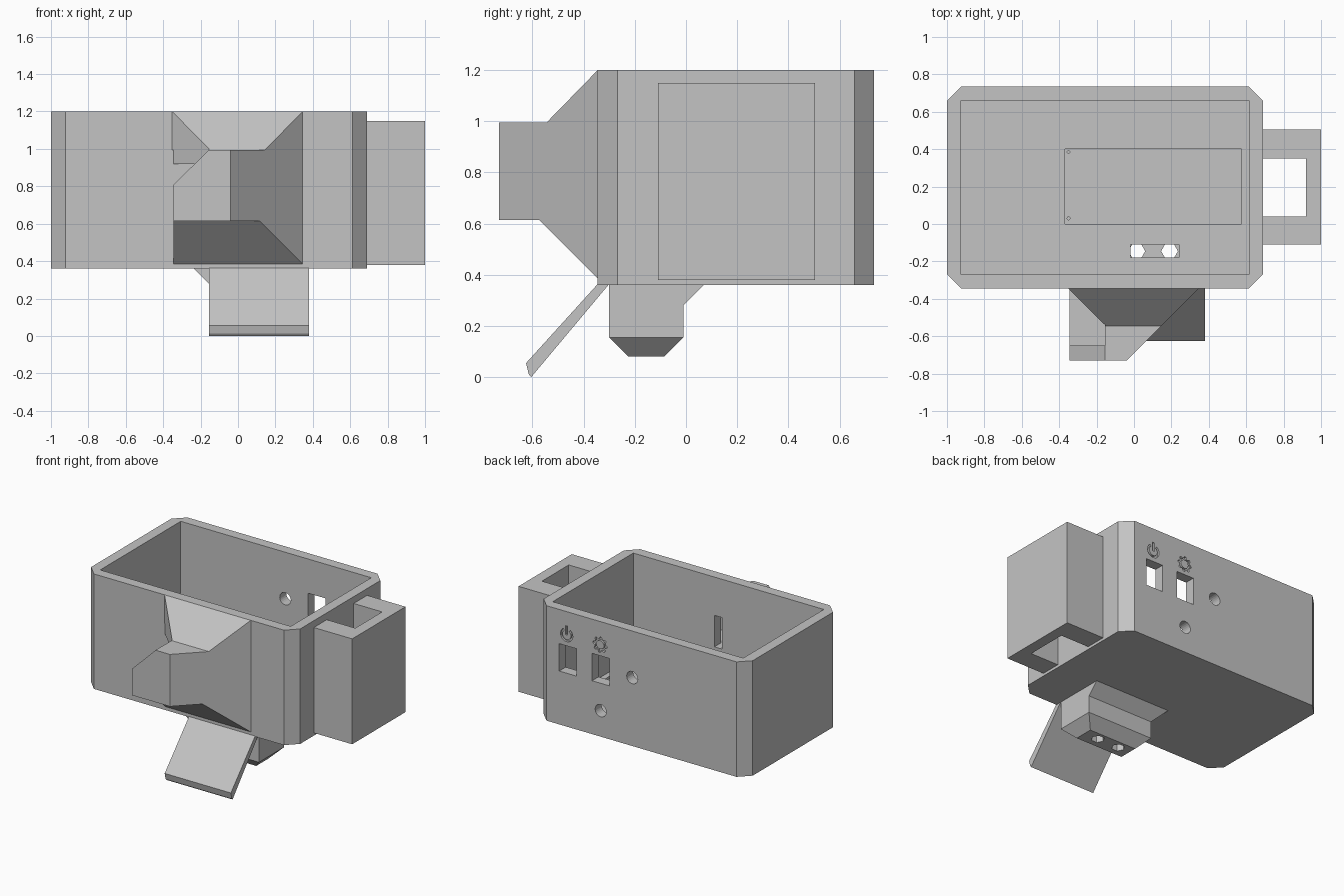
import bpy, bmesh, math
from mathutils import Vector

if "Cube" in bpy.data.objects:
    bpy.data.objects.remove(bpy.data.objects["Cube"])

grey = bpy.data.materials.new("matte_grey")
grey.diffuse_color = (0.55, 0.55, 0.55, 1)
grey.use_nodes = True
grey.node_tree.nodes["Principled BSDF"].inputs["Base Color"].default_value = grey.diffuse_color


def prism(name, axis, pts, lo, hi, planes=()):
    """Extrude a 2D profile along an axis, then trim it by planes n.p <= d."""
    place = {'x': lambda a, b, t: (t, a, b),
             'y': lambda a, b, t: (a, t, b),
             'z': lambda a, b, t: (a, b, t)}[axis]
    bm = bmesh.new()
    low = [bm.verts.new(place(a, b, lo)) for a, b in pts]
    high = [bm.verts.new(place(a, b, hi)) for a, b in pts]
    bm.faces.new(low)
    bm.faces.new(high)
    n = len(pts)
    for i in range(n):
        j = (i + 1) % n
        bm.faces.new((low[i], low[j], high[j], high[i]))
    for normal, d in planes:
        nv = Vector(normal)
        bmesh.ops.bisect_plane(bm, geom=bm.verts[:] + bm.edges[:] + bm.faces[:], dist=1e-5,
                               plane_co=nv * d / nv.length_squared, plane_no=nv, clear_outer=True)
        rim = [e for e in bm.edges if e.is_boundary]
        if rim:
            bmesh.ops.holes_fill(bm, edges=rim, sides=0)
    bmesh.ops.recalc_face_normals(bm, faces=bm.faces[:])
    mesh = bpy.data.meshes.new(name)
    bm.to_mesh(mesh)
    bm.free()
    mesh.materials.append(grey)
    ob = bpy.data.objects.new(name, mesh)
    bpy.context.collection.objects.link(ob)
    return ob


def rect(a0, a1, b0, b1):
    return [(a0, b0), (a1, b0), (a1, b1), (a0, b1)]


def circle(a, b, r, n=24):
    return [(a + r * math.cos(2 * math.pi * i / n), b + r * math.sin(2 * math.pi * i / n))
            for i in range(n)]


def cut(ob, *cutters):
    """Subtract the cutters one by one and bake the result."""
    for c in cutters:
        c.hide_render = True
        m = ob.modifiers.new("cut", 'BOOLEAN')
        m.operation, m.solver, m.object = 'DIFFERENCE', 'EXACT', c
    bpy.context.view_layer.update()
    dg = bpy.context.evaluated_depsgraph_get()
    mesh = bpy.data.meshes.new_from_object(ob.evaluated_get(dg))
    ob.modifiers.clear()
    ob.data = mesh


# Open box with chamfered upright corners
X0, X1, Y0, Y1, C = -1.0, 0.69, -0.345, 0.735, 0.077
outline = [(X0 + C, Y0), (X1 - C, Y0), (X1, Y0 + C), (X1, Y1 - C),
           (X1 - C, Y1), (X0 + C, Y1), (X0, Y1 - C), (X0, Y0 + C)]
box = prism("box", 'z', outline, 0.36, 1.2)

# Front nose: stepped profile with a slanted right side
nose = prism("nose", 'x',
             [(-0.30, 1.2), (-0.345, 1.2), (-0.545, 0.995), (-0.73, 0.995),
              (-0.73, 0.615), (-0.575, 0.615), (-0.345, 0.385), (-0.30, 0.385)],
             -0.355, 0.345, [((1, -1, 0), 0.69)])

# Clip block under the floor, with its flared root
block = prism("clip_block", 'z', rect(-0.155, 0.38, -0.30, -0.01), 0.08, 0.37,
              [((0, -1, -1), 0.145), ((0, 1, -1), -0.165),
               ((-1, 0, -1), 0.0), ((1, 0, -1), 0.225)])
flare = prism("clip_flare", 'z', rect(-0.24, 0.38, -0.30, 0.07), 0.28, 0.365,
              [((0, 1, -1), -0.29), ((-1, 0, -1), -0.125)])

# Slanted flap below the nose
prism("flap", 'x', [(-0.335, 0.375), (-0.625, 0.055), (-0.615, 0.012),
                    (-0.605, 0.0), (-0.295, 0.37)], -0.155, 0.38)

# Side bracket, open through its height
prism("side_bracket", 'z',
      [(0.68, -0.11), (1.0, -0.11), (1.0, 0.505), (0.68, 0.505),
       (0.68, 0.35), (0.92, 0.35), (0.92, 0.04), (0.68, 0.04)], 0.38, 1.15)

# Hollow of the nose, open on its left
cut(nose,
    prism("nose_hollow", 'z', [(-0.5, -0.65), (-0.07, -0.65), (0.235, -0.346), (-0.5, -0.346)],
          0.69, 0.92),
    prism("nose_opening", 'z', [(-0.5, -0.65), (-0.155, -0.65), (-0.155, -0.54),
                                (-0.352, -0.345), (-0.5, -0.345)], 0.69, 1.3),
    prism("nose_corner", 'y', [(-0.5, 0.655), (-0.1, 1.05), (-0.5, 1.05)], -0.8, -0.60),
    prism("nose_trim", 'z', rect(-0.5, -0.345, -0.8, -0.2), 0.3, 0.995))

# Cable slot between box and nose
slot = prism("cable_slot", 'y', rect(-0.10, -0.04, 0.69, 0.92), -0.40, -0.20)
cut(nose, slot)

# Box hollow, shallow floor recess and its pin holes
cuts = [slot, prism("box_hollow", 'z', rect(-0.925, 0.615, -0.27, 0.66), 0.437, 1.3),
        prism("floor_recess", 'z', rect(-0.37, 0.575, 0.0, 0.40), 0.42, 0.5)]
for y in (0.03, 0.385):
    cuts.append(prism("pin_hole", 'z', circle(-0.35, y, 0.008, 8), 0.39, 0.5))

# Switch openings and round holes in the back wall
for x in (0.44, 0.175):
    cuts.append(prism("switch_hole", 'y', rect(x - 0.07, x + 0.07, 0.75, 0.95), 0.6, 0.8))
for x, z in ((-0.08, 0.86), (0.175, 0.55)):
    cuts.append(prism("round_hole", 'y', circle(x, z, 0.045), 0.6, 0.8))

# Engraved power and gear symbols
arc = [math.radians(125 + 290 * i / 16) for i in range(17)]
cx, cz = 0.45, 1.03
power = [(cx + 0.05 * math.cos(a), cz + 0.05 * math.sin(a)) for a in arc]
power += [(cx + 0.035 * math.cos(a), cz + 0.035 * math.sin(a)) for a in reversed(arc)]
cuts.append(prism("power_arc", 'y', power, 0.72, 0.8))
cuts.append(prism("power_bar", 'y', rect(cx - 0.008, cx + 0.008, cz, cz + 0.065), 0.72, 0.8))
gear = []
for i in range(32):
    r = 0.058 if i % 4 < 2 else 0.044
    a = 2 * math.pi * i / 32
    gear.append((0.18 + r * math.cos(a), 1.03 + r * math.sin(a)))
gear_cut = prism("gear_ring", 'y', gear, 0.72, 0.8)
cut(gear_cut, prism("gear_core", 'y', circle(0.18, 1.03, 0.032, 16), 0.7, 0.82))
cuts.append(gear_cut)

# Slot and two hexagonal holes down through the clip
well = prism("clip_well", 'z', rect(-0.02, 0.24, -0.18, -0.11), 0.20, 0.6)
hexes = [prism("clip_hole", 'z', circle(x, -0.145, 0.045, 6), 0.02, 0.25) for x in (0.015, 0.19)]
cut(box, *cuts, well)
cut(flare, well)
cut(block, well, *hexes)

# Remove the cutters
keep = {"box", "nose", "clip_block", "clip_flare", "flap", "side_bracket"}
for ob in list(bpy.data.objects):
    if ob.name not in keep:
        bpy.data.objects.remove(ob)
